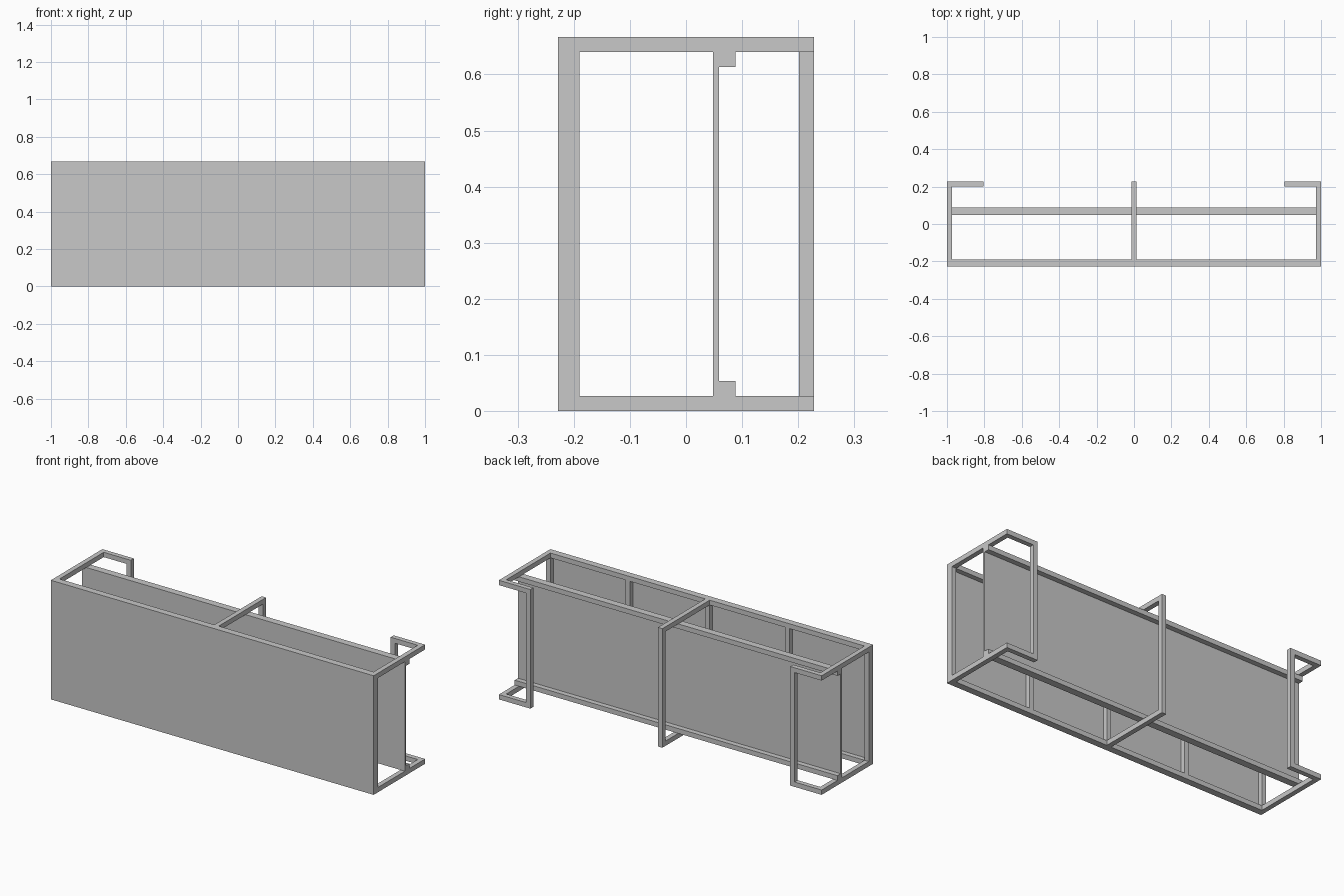
import bpy
import bmesh

cube = bpy.data.objects.get("Cube")
if cube:
    bpy.data.objects.remove(cube, do_unlink=True)

grey = bpy.data.materials.new("light grey")
grey.use_nodes = True
grey.diffuse_color = (0.58, 0.58, 0.58, 1)
grey.node_tree.nodes["Principled BSDF"].inputs["Base Color"].default_value = grey.diffuse_color


def box(name, x, y, z):
    """Add a box from (min, max) ranges on each axis."""
    bm = bmesh.new()
    bmesh.ops.create_cube(bm, size=1)
    for v in bm.verts:
        v.co = [r[0] if c < 0 else r[1] for c, r in zip(v.co, (x, y, z))]
    mesh = bpy.data.meshes.new(name)
    bm.to_mesh(mesh)
    bm.free()
    mesh.materials.append(grey)
    obj = bpy.data.objects.new(name, mesh)
    bpy.context.collection.objects.link(obj)


T = 0.027             # square tube width
SHEET = 0.011         # panel thickness
H = 0.667             # overall height
D = 0.228             # half depth
HOOK = 0.805          # inner end of the rear returns
FRAME = -D + SHEET    # front face of the front frame
INNER = FRAME + T     # back face of the front frame
MID = 0.048           # front face of the rear panel
full = (-1, 1)
between = (T, H - T)
levels = {"bottom": (0, T), "top": (H - T, H)}

# Panels
box("front_panel", full, (-D, FRAME), (0, H))
box("rear_panel", full, (MID, MID + SHEET), between)

# Front frame posts, evenly spaced
for i in range(5):
    c = (i / 2 - 1) * (1 - T / 2)
    box(f"front_post_{i + 1}", (c - T / 2, c + T / 2), (FRAME, INNER), between)

for level, z in levels.items():
    # Long front rail and centre arm
    box(f"{level}_front_rail", full, (FRAME, INNER), z)
    box(f"{level}_centre_arm", (-T / 2, T / 2), (INNER, D), z)
    # Rear panel rail, set just inside the arms
    rail_z = (T, 2 * T) if level == "bottom" else (H - 2 * T, H - T)
    box(f"{level}_panel_rail", full, (MID + SHEET, MID + SHEET + T + 0.002), rail_z)
    # Side arms with short returns at the back
    for side, s in (("left", 1), ("right", -1)):
        box(f"{level}_{side}_arm", sorted((s, s * (1 - T))), (INNER, D), z)
        box(f"{level}_{side}_return", sorted((s * (1 - T), s * HOOK)), (D - T, D), z)

# Rear posts
box("centre_rear_post", (-T / 2, T / 2), (D - T, D), between)
for side, s in (("left", 1), ("right", -1)):
    box(f"{side}_rear_post", sorted((s * HOOK, s * (HOOK + T))), (D - T, D), between)
